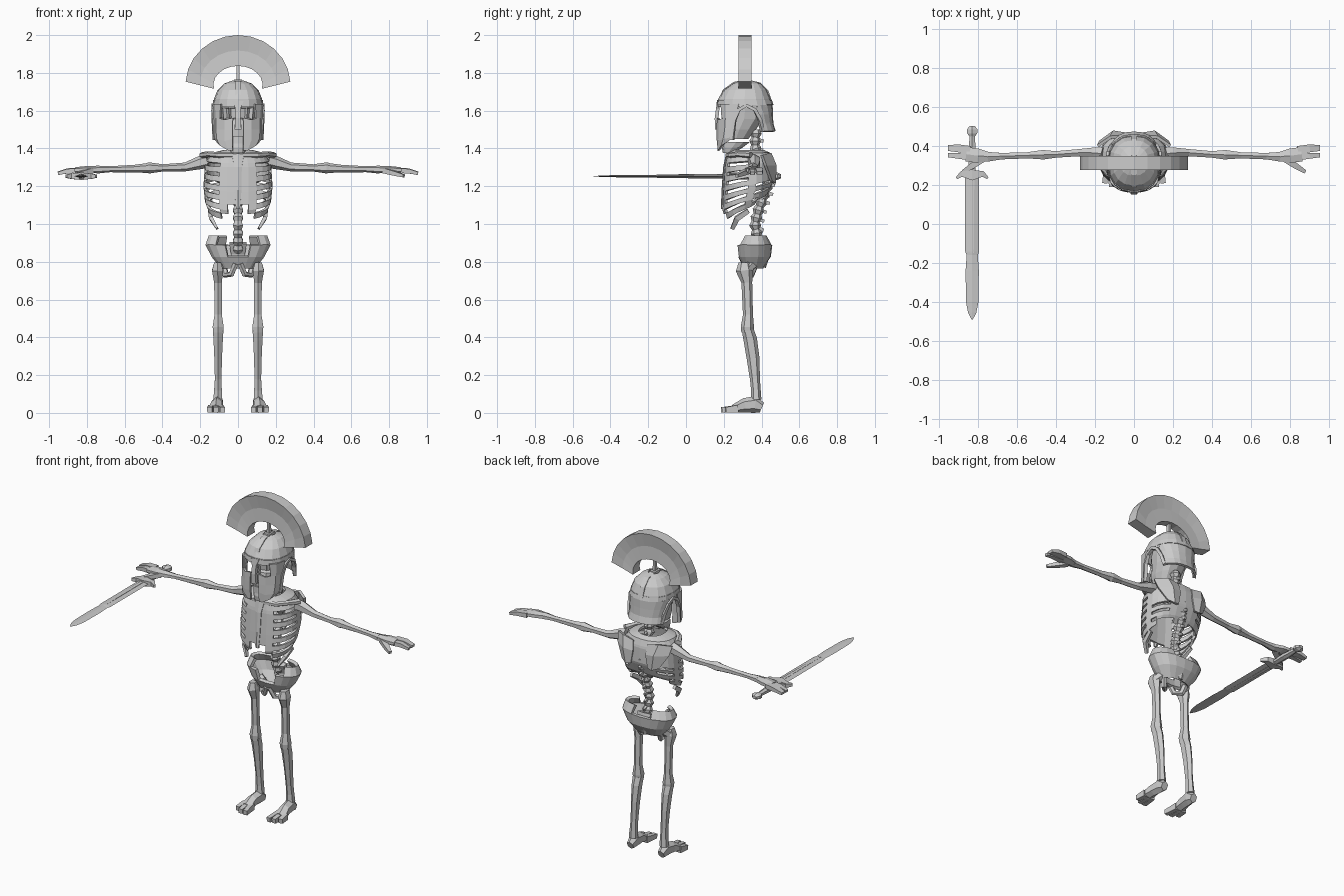
import bpy, bmesh, math
from mathutils import Vector

mat = bpy.data.materials.new("bone_grey")
mat.diffuse_color = (0.6, 0.6, 0.6, 1)


def loft(name, rings, closed=True, caps=True, drop=None, thick=0, edit=None):
    """Skin equal-length point rows; drop(centre) removes faces to make openings."""
    bm = bmesh.new()
    rows = [[bm.verts.new(p) for p in r] for r in rings]
    n = len(rows[0])
    for a, b in zip(rows, rows[1:]):
        for i in range(n if closed else n - 1):
            j = (i + 1) % n
            bm.faces.new((a[i], a[j], b[j], b[i]))
    if caps and closed:
        bm.faces.new(rows[0][::-1])
        bm.faces.new(rows[-1])
    bmesh.ops.recalc_face_normals(bm, faces=bm.faces)
    if edit:
        edit(bm)
    if drop:
        gone = [f for f in bm.faces if drop(f.calc_center_median())]
        bmesh.ops.delete(bm, geom=gone, context='FACES')
    me = bpy.data.meshes.new(name)
    bm.to_mesh(me)
    bm.free()
    me.materials.append(mat)
    ob = bpy.data.objects.new(name, me)
    bpy.context.collection.objects.link(ob)
    if thick:
        m = ob.modifiers.new("thickness", 'SOLIDIFY')
        m.thickness, m.offset = thick, 0
    return ob


def tube(name, pts, sides=6, phase=None):
    """Bone along points (x, y, z, half width, half depth)."""
    P = [Vector(p[:3]) for p in pts]
    ph = math.pi / sides if phase is None else phase
    k = 1.41 if sides == 4 and phase is None else 1.06
    rings = []
    d = P[-1] - P[0]
    ref = Vector((0, 1, 0)) if abs(d.z) > 0.7 * d.length else Vector((0, 0, 1))
    for i, p in enumerate(pts):
        t = (P[min(i + 1, len(P) - 1)] - P[max(i - 1, 0)]).normalized()
        a = ref.cross(t).normalized()
        b = t.cross(a)
        rings.append([P[i] + k * (a * p[3] * math.cos(ph + q) + b * p[4] * math.sin(ph + q))
                      for q in (2 * math.pi * s / sides for s in range(sides))])
    return loft(name, rings)


def pair(fn, name, rows, **kw):
    """Build a part on both sides."""
    for side, s in (("left", 1), ("right", -1)):
        if fn is tube:
            r = [(s * p[0],) + tuple(p[1:]) for p in rows]
        else:
            r = [[(s * p[0], p[1], p[2]) for p in row] for row in rows]
        fn(side + "_" + name, r, **kw)


def oval(z, hw, yf, yb, n=16, tilt=0, power=0.85, a0=0, a1=360):
    """Boxy oval, angle measured from the front."""
    pts, full = [], a1 - a0 == 360
    for i in range(n):
        a = math.radians(a0 + (a1 - a0) * i / (n if full else n - 1))
        s, c = math.sin(a), math.cos(a)
        x = hw * math.copysign(abs(s) ** power, s)
        y = (yf + yb) / 2 - (yb - yf) / 2 * math.copysign(abs(c) ** power, c)
        pts.append((x, y, z - tilt * c))
    return pts


def lerp_keys(keys, z):
    for a, b in zip(keys, keys[1:]):
        if b[0] <= z <= a[0]:
            t = (a[0] - z) / (a[0] - b[0])
            return [u + (v - u) * t for u, v in zip(a, b)]
    return keys[-1]


# Crest fan with its post and holder
rings = []
for i in range(13):
    u = i / 12
    ao, ai = math.radians(4 + 172 * u), math.radians(-12 + 204 * u)
    o = Vector((0.278 * math.cos(ao), 0, 1.735 + 0.265 * math.sin(ao)))
    n = Vector((0.13 * math.cos(ai), 0, 1.737 + 0.1 * math.sin(ai)))
    e = 0.012 * abs(2 * u - 1) ** 3
    row = [(n, 0.026 + e), (n.lerp(o, 0.5), 0.022 + e), (o, 0.035)]
    rings.append([(p.x, 0.313 - w, p.z) for p, w in row] + [(p.x, 0.313 + w, p.z) for p, w in row[::-1]])
loft("crest", rings)
tube("crest_post", [(0, 0.31, 1.73, 0.009, 0.012), (0, 0.31, 1.85, 0.007, 0.01)], sides=4)
tube("crest_holder", [(0, 0.31, 1.71, 0.03, 0.035), (0, 0.31, 1.765, 0.02, 0.028)], sides=4)

# Helmet: dome, ridge, neck guard, ear rims, cheeks, nose guard
loft("helmet_dome", [oval(*k) for k in ((1.62, .127, .172, .452), (1.66, .122, .176, .444), (1.705, .104, .202, .425),
     (1.738, .07, .25, .395), (1.753, .03, .29, .35))], caps=False, thick=0.012)
tube("helmet_ridge", [(0, .178, 1.64, .016, .008), (0, .2, 1.705, .016, .008), (0, .255, 1.745, .016, .008),
     (0, .32, 1.757, .016, .008), (0, .39, 1.742, .016, .008), (0, .43, 1.7, .016, .008), (0, .45, 1.64, .016, .008)], sides=4)
loft("helmet_brow", [oval(1.63, .13, .166, .458), oval(1.655, .126, .169, .45)], caps=False, thick=0.01)
loft("neck_guard", [oval(z, w, .175, yb, n=9, a0=a, a1=360 - a) for z, w, yb, a in
     ((1.63, .127, .452, 100), (1.58, .127, .453, 112), (1.53, .124, .456, 118), (1.49, .13, .468, 120))],
     closed=False, thick=0.014)
pair(tube, "ear_rim", [(.122, .243, 1.445, .01, .009), (.128, .256, 1.55, .01, .009), (.131, .28, 1.605, .01, .009),
     (.131, .32, 1.628, .01, .009), (.131, .365, 1.605, .01, .009), (.122, .392, 1.55, .01, .009),
     (.112, .405, 1.49, .01, .009)], sides=4)
pair(loft, "cheek_guard", [
    [(.026, .17, 1.562), (.07, .178, 1.552), (.112, .212, 1.565), (.126, .262, 1.565)],
    [(.028, .167, 1.5), (.07, .178, 1.5), (.112, .208, 1.5), (.125, .252, 1.5)],
    [(.028, .168, 1.45), (.068, .176, 1.44), (.108, .2, 1.45), (.122, .243, 1.46)],
    [(.028, .174, 1.388), (.05, .175, 1.39), (.092, .19, 1.415), (.115, .23, 1.443)]], closed=False, thick=0.012)
pair(loft, "eye_side_plate", [[(.088, .187, 1.635), (.116, .215, 1.635), (.128, .28, 1.635)],
     [(.092, .192, 1.56), (.114, .214, 1.56), (.127, .262, 1.56)]], closed=False, thick=0.012)
tube("nose_guard", [(0, .172, 1.65, .03, .008), (0, .168, 1.61, .014, .009), (0, .162, 1.56, .014, .01),
     (0, .163, 1.5, .018, .01)], sides=4)


# Skull with sunken eye sockets, jaw and neck
def sockets(bm):
    fs = [f for f in bm.faces if f.calc_center_median().y < 0.24 and 1.55 < f.calc_center_median().z < 1.62
          and 0.015 < abs(f.calc_center_median().x) < 0.07]
    bmesh.ops.inset_individual(bm, faces=fs, thickness=0.007, depth=-0.02)


loft("skull", [oval(*k, n=12) for k in ((1.45, .058, .2, .33), (1.5, .075, .195, .37), (1.555, .085, .205, .41),
     (1.615, .092, .198, .43), (1.68, .08, .22, .41), (1.72, .05, .27, .37))], edit=sockets)
loft("jaw", [oval(*k, n=12) for k in ((1.375, .035, .195, .25), (1.405, .048, .19, .30), (1.435, .055, .195, .34))])
tube("teeth", [(0, .202, 1.425, .032, .012), (0, .202, 1.465, .032, .012)], sides=6)
tube("nose_bone", [(0, .2, 1.51, .02, .012), (0, .2, 1.57, .01, .01)], sides=4)

# Spine with alternating thick and thin vertebrae
path = [(1.5, .37), (1.40, .365), (1.34, .41), (1.2, .43), (1.08, .385), (1.0, .365), (0.92, .38), (0.85, .41)]
spine = []
for i in range(33):
    z = 1.5 - 0.65 * i / 32
    w = 0.03 if i % 2 else 0.02
    spine.append((0, lerp_keys(path, z)[1], z, w, w))
tube("spine", spine)
for i in range(12):
    z = 1.45 - 0.047 * i
    y = lerp_keys(path, z)[1]
    tube("vertebra_spur_%d" % (i + 1), [(0, y, z, .009, .011), (0, y + .043, z - .012, .006, .008)], sides=4)

# Rib cage shell with slanted gaps between the ribs
keys = [(1.385, .075, .25, .41), (1.37, .135, .225, .44), (1.32, .168, .212, .455), (1.2, .176, .202, .458),
        (1.12, .168, .197, .43), (1.06, .145, .22, .39)]
zs, gaps = [1.385, 1.37, 1.33], []
while zs[-1] > 1.08:
    zs += [zs[-1] - 0.016, zs[-1] - 0.042]
rings = [oval(z, *lerp_keys(keys, max(z, 1.061))[1:], n=24, tilt=0.055 * (1.385 - z) / 0.3) for z in zs]


def rib_gap(c):
    # undo the slant to find the rib level
    yf, yb = .205, .455
    cosa = max(-1, min(1, ((yf + yb) / 2 - c.y) / ((yb - yf) / 2)))
    k = 0.055 / 0.3 * cosa
    z = (c.z + 1.385 * k) / (1 + k)
    a = math.degrees(math.atan2(abs(c.x) / .17, cosa))
    if cosa > 0.4 and c.z < 1.115 - 0.8 * abs(c.x):
        return True
    in_gap = z < 1.33 and ((1.33 - z) % 0.042) < 0.016
    return in_gap and (28 < a < 85 or (z < 1.22 and 100 < a < 150))


loft("rib_cage", rings, caps=False, drop=rib_gap, thick=0.014)
tube("breastbone", [(0, .222, 1.37, .035, .01), (0, .207, 1.3, .022, .01), (0, .199, 1.18, .02, .01),
     (0, .193, 1.08, .012, .008)])
pair(tube, "lowest_rib", [(.15, .33, 1.07, .008, .012), (.142, .27, 1.03, .01, .014), (.11, .245, .975, .006, .01)], sides=4)

# Shoulder girdle
pair(tube, "collar_bone", [(.025, .225, 1.365, .016, .014), (.1, .235, 1.365, .014, .014), (.15, .28, 1.37, .016, .014),
     (.185, .345, 1.365, .022, .016)])
pair(loft, "shoulder_blade", [[(.05, .45, 1.36), (.12, .445, 1.375), (.185, .4, 1.365)],
     [(.045, .462, 1.30), (.105, .472, 1.31), (.175, .42, 1.31)],
     [(.06, .462, 1.22), (.09, .468, 1.215), (.125, .45, 1.23)]], closed=False, thick=0.016)

# Arms and hands
pair(tube, "upper_arm", [(.16, .36, 1.335, .034, .034), (.2, .365, 1.325, .03, .033), (.28, .366, 1.302, .02, .022),
     (.4, .357, 1.297, .018, .018), (.47, .355, 1.297, .027, .028), (.5, .355, 1.297, .02, .02)])
pair(tube, "forearm", [(.485, .355, 1.296, .024, .024), (.55, .352, 1.293, .017, .019), (.68, .348, 1.29, .018, .015),
     (.75, .345, 1.288, .027, .02)])
pair(tube, "palm", [(.74, .345, 1.288, .024, .018), (.8, .35, 1.288, .04, .018), (.86, .358, 1.285, .04, .015)])
pair(tube, "outer_fingers", [(.84, .378, 1.285, .022, .014), (.9, .388, 1.283, .02, .012), (.953, .39, 1.27, .015, .008)], sides=4)
pair(tube, "inner_fingers", [(.83, .345, 1.283, .02, .013), (.9, .35, 1.28, .015, .012), (.952, .353, 1.268, .011, .008)], sides=4)
pair(tube, "thumb", [(.775, .335, 1.283, .018, .014), (.83, .298, 1.268, .015, .012), (.878, .268, 1.255, .009, .008)], sides=4)

# Sword in the right hand
X, Z = -0.83, 1.253
tube("sword_blade", [(X, y, Z, w, t) for y, w, t in ((.24, .034, .012), (-.14, .034, .009), (-.16, .027, .007),
     (-.24, .032, .006), (-.4, .03, .005), (-.455, .02, .003), (-.49, .003, .001))], sides=4, phase=0)
tube("sword_blade_rib", [(X, .24, Z, .011, .011), (X, -.15, Z, .008, .008)], sides=4)
tube("sword_guard", [(X - .08, .235, Z, .006, .008), (X - .055, .257, Z, .015, .014), (X, .25, Z, .026, .02),
     (X + .055, .257, Z, .015, .014), (X + .08, .235, Z, .006, .008)], sides=4)
tube("sword_grip", [(X, .25, Z, .018, .015), (X, .36, Z, .022, .017), (X, .455, Z, .014, .013)])
tube("sword_pommel", [(X, .447, Z, .014, .012), (X, .465, Z, .028, .018), (X, .485, Z, .03, .018), (X, .503, Z, .014, .01)])

# Pelvis
loft("pelvis", [oval(*k, n=18) for k in ((.935, .148, .31, .42), (.89, .165, .278, .447), (.83, .132, .285, .44),
     (.77, .085, .315, .4))], caps=False, thick=0.02,
     drop=lambda c: c.z > .85 and abs(c.x) < (.1 if c.z > .9 else .075) and c.y < .36 or c.z > .9 and abs(c.x) < .06)
tube("tailbone", [(0, .405, .9, .05, .025), (0, .425, .84, .04, .02), (0, .41, .77, .015, .012)])
pair(tube, "seat_bone", [(.012, .3, .79, .014, .016), (.035, .315, .735, .014, .016), (.065, .345, .73, .016, .018),
     (.085, .37, .8, .02, .02)])
pair(tube, "hip_joint", [(.07, .37, .805, .03, .03), (.108, .325, .765, .026, .026)])

# Legs
pair(tube, "thigh_bone", [(.108, .31, .795, .02, .03), (.108, .31, .755, .032, .044), (.106, .322, .69, .022, .027),
     (.105, .328, .52, .021, .025), (.105, .325, .455, .032, .033), (.105, .325, .425, .028, .03)])
pair(tube, "shin_bone", [(.105, .328, .435, .03, .03), (.105, .34, .39, .027, .034), (.105, .355, .29, .022, .032),
     (.105, .365, .18, .019, .025), (.106, .37, .12, .022, .024), (.107, .372, .07, .026, .026)])

# Feet with three splayed toes
pair(tube, "foot", [(.108, .402, .028, .022, .026), (.108, .365, .045, .03, .043), (.113, .31, .04, .03, .036),
     (.118, .25, .022, .04, .02)])
for i, (x0, x1, y1) in enumerate(((.092, .082, .187), (.118, .116, .19), (.143, .15, .21))):
    pair(tube, "toe_%d" % (i + 1), [(x0, .275, .022, .014, .02), (x1, y1, .016, .013, .014)], sides=4)
